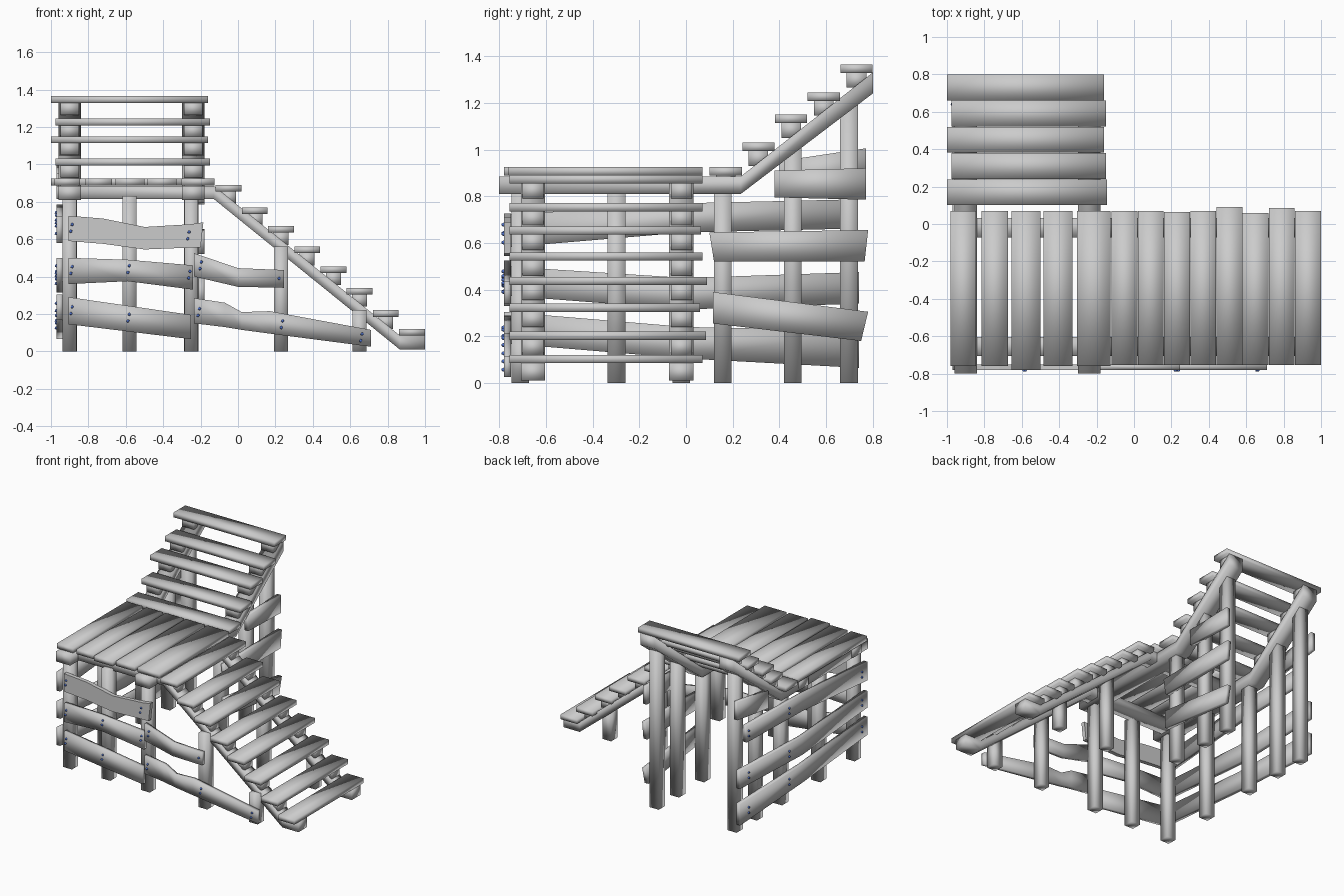
import bpy
import bmesh
from mathutils import Vector

default_cube = bpy.data.objects.get("Cube")
if default_cube:
    bpy.data.objects.remove(default_cube, do_unlink=True)


def make_material(name, colour):
    material = bpy.data.materials.new(name)
    material.use_nodes = True
    material.diffuse_color = colour
    material.node_tree.nodes["Principled BSDF"].inputs["Base Color"].default_value = colour
    return material


wood = make_material("grey wood", (0.6, 0.6, 0.6, 1))
steel = make_material("blue bolt", (0.08, 0.17, 0.6, 1))


def finish(name, bm, material, smooth=True):
    bmesh.ops.recalc_face_normals(bm, faces=bm.faces)
    for face in bm.faces:
        face.smooth = smooth
    mesh = bpy.data.meshes.new(name)
    bm.to_mesh(mesh)
    bm.free()
    mesh.materials.append(material)
    bpy.context.collection.objects.link(bpy.data.objects.new(name, mesh))


def strip(name, axis, columns, near, far, smooth=True):
    """Board along an axis; each column is (position, top, bottom)
    or (position, top, bottom, shift of the top corner)."""
    bm = bmesh.new()
    rings = []
    for position, top, bottom, *shift in columns:
        lean = shift[0] if shift else 0
        ring = []
        for across, along, z in ((near, position, bottom), (far, position, bottom),
                                 (far, position + lean, top), (near, position + lean, top)):
            spot = (along, across, z) if axis == "x" else (across, along, z)
            ring.append(bm.verts.new(spot))
        rings.append(ring)
    for a, b in zip(rings, rings[1:]):
        for i in range(4):
            j = (i + 1) % 4
            bm.faces.new((a[i], a[j], b[j], b[i]))
    bm.faces.new(rings[0])
    bm.faces.new(rings[-1])
    finish(name, bm, wood, smooth)


def box(name, x, y, z):
    strip(name, "x", [(x[0], z[1], z[0]), (x[1], z[1], z[0])], *y)


def around(centre, half):
    return centre - half, centre + half


# Stringers: level under the deck, then following each flight
side_beams = (-0.90, -0.24)
front_beams = (-0.655, -0.02)
for x in side_beams:
    strip("upper_stringer", "y",
          [(-0.8, 0.885, 0.81), (0.235, 0.885, 0.81), (0.8, 1.33, 1.24)], *around(x, 0.06))
for y in front_beams:
    strip("lower_stringer", "x",
          [(-0.97, 0.885, 0.815), (-0.13, 0.885, 0.815),
           (0.865, 0.085, 0.01), (1, 0.085, 0.01)], *around(y, 0.052))

# Deck planks
for i, (left, right) in enumerate([(-0.98, -0.845), (-0.815, -0.675), (-0.655, -0.5),
                                   (-0.485, -0.33), (-0.305, -0.125)]):
    box("deck_plank", (left, right), (-0.76 - 0.02 * (i == 2), 0.07), (0.888, 0.925))

# Lower flight: treads with a support block on each stringer
back_ends = (0.07, 0.07, 0.065, 0.07, 0.09, 0.06, 0.085, 0.07)
tops = (0.89, 0.77, 0.67, 0.56, 0.455, 0.34, 0.22, 0.12)
for i, (end, top) in enumerate(zip(back_ends, tops)):
    x = -0.05 + i * 0.14
    box("lower_tread", around(x, 0.069), (-0.755, end), (top - 0.035, top))
    for y in front_beams:
        box("lower_tread_block", around(x, 0.04), around(y, 0.045),
            (max(top - 0.1, 0.02), top - 0.03))

# Upper flight
right_ends = (-0.145, -0.15, -0.16, -0.15, -0.16)
for i, (top, end) in enumerate(zip((0.925, 1.03, 1.15, 1.245, 1.365), right_ends)):
    y = 0.17 + i * 0.14
    box("upper_tread", (-0.975 if i in (1, 3) else -1, end), around(y, 0.069), (top - 0.037, top))
    for x in side_beams:
        box("upper_tread_block", around(x, 0.05), around(y, 0.042), (top - 0.1, top - 0.03))

# Posts, grouped by the stringer they carry
for x, top in ((-0.9, 0.83), (-0.58, 0.83), (-0.25, 0.83), (0.23, 0.56), (0.65, 0.22)):
    box("front_post", around(x, 0.037), around(-0.71, 0.037), (0, top))
for x in (-0.9, -0.25):
    for y, top in ((0.157, 0.84), (0.457, 1.02), (0.698, 1.21)):
        box("stair_post", around(x, 0.038), around(y, 0.038), (0, top))
box("side_post", around(-0.9, 0.038), around(-0.298, 0.038), (0, 0.83))
for x, top in ((0.23, 0.56), (0.65, 0.22)):
    box("inner_post", around(x, 0.037), around(-0.02, 0.037), (0, top))

# Rough slats across the front
strip("front_slat_top", "x",
      [(-0.905, 0.725, 0.59), (-0.72, 0.71, 0.575), (-0.5, 0.655 + 0.01, 0.545),
       (-0.25, 0.68, 0.555), (-0.2, 0.69, 0.555, 0.015)], -0.78, -0.75, False)
strip("front_slat_middle", "x",
      [(-0.905, 0.50, 0.36), (-0.59, 0.49, 0.375), (-0.24, 0.46, 0.33)], -0.78, -0.75)
strip("front_slat_middle_right", "x",
      [(-0.235, 0.525, 0.40), (0, 0.445, 0.345), (0.245, 0.435, 0.34)], -0.78, -0.75)
strip("front_slat_low", "x", [(-0.905, 0.29, 0.145), (-0.25, 0.195, 0.065)], -0.78, -0.75)
strip("front_slat_low_right", "x",
      [(-0.235, 0.285, 0.15), (-0.07, 0.26, 0.13), (0.02, 0.21, 0.115),
       (0.17, 0.215, 0.095), (0.71, 0.115, 0.025)], -0.78, -0.75)

# Long slats on the -x side
side_rows = [
    [(-0.78, 0.72, 0.58), (0, 0.77, 0.645), (0.66, 0.785, 0.66)],
    [(-0.78, 0.50, 0.375), (0, 0.45, 0.315), (0.74, 0.475, 0.34)],
    [(-0.78, 0.305, 0.17), (0, 0.24, 0.105), (0.74, 0.225, 0.065)],
    [(0.4, 0.95, 0.82), (0.77, 1.005, 0.87)],
]
for row in side_rows:
    strip("side_slat", "y", row, -0.97, -0.938)

# Slats beside the upper flight on the inner side
for row in ([(0.38, 0.91, 0.795), (0.77, 0.92, 0.785)],
            [(0.12, 0.645, 0.52, -0.02), (0.765, 0.655, 0.52, 0.015)],
            [(0.115, 0.39, 0.255), (0.75, 0.305, 0.18, 0.03)]):
    strip("inner_slat", "y", row, -0.212, -0.18)


# Bolt heads
def bolt(spot):
    bm = bmesh.new()
    bmesh.ops.create_icosphere(bm, subdivisions=1, radius=0.009)
    bmesh.ops.translate(bm, verts=bm.verts, vec=Vector(spot))
    finish("bolt", bm, steel)


for x, z in ((-0.89, 0.66), (-0.265, 0.62), (-0.89, 0.435), (-0.585, 0.44), (-0.26, 0.41),
             (-0.2, 0.46), (-0.89, 0.22), (-0.585, 0.18), (-0.21, 0.21),
             (0.235, 0.145), (0.66, 0.075)):
    for step in (-0.018, 0.018):
        bolt((x + step / 5, -0.782, z + step))
bolt((0.22, -0.782, 0.39))
for row in side_rows[:3]:
    for (y, top, bottom), along in zip(row, (-0.71, 0.157, 0.64)):
        for step in (-0.02, 0.02):
            bolt((-0.972, along, (top + bottom) / 2 + step))
